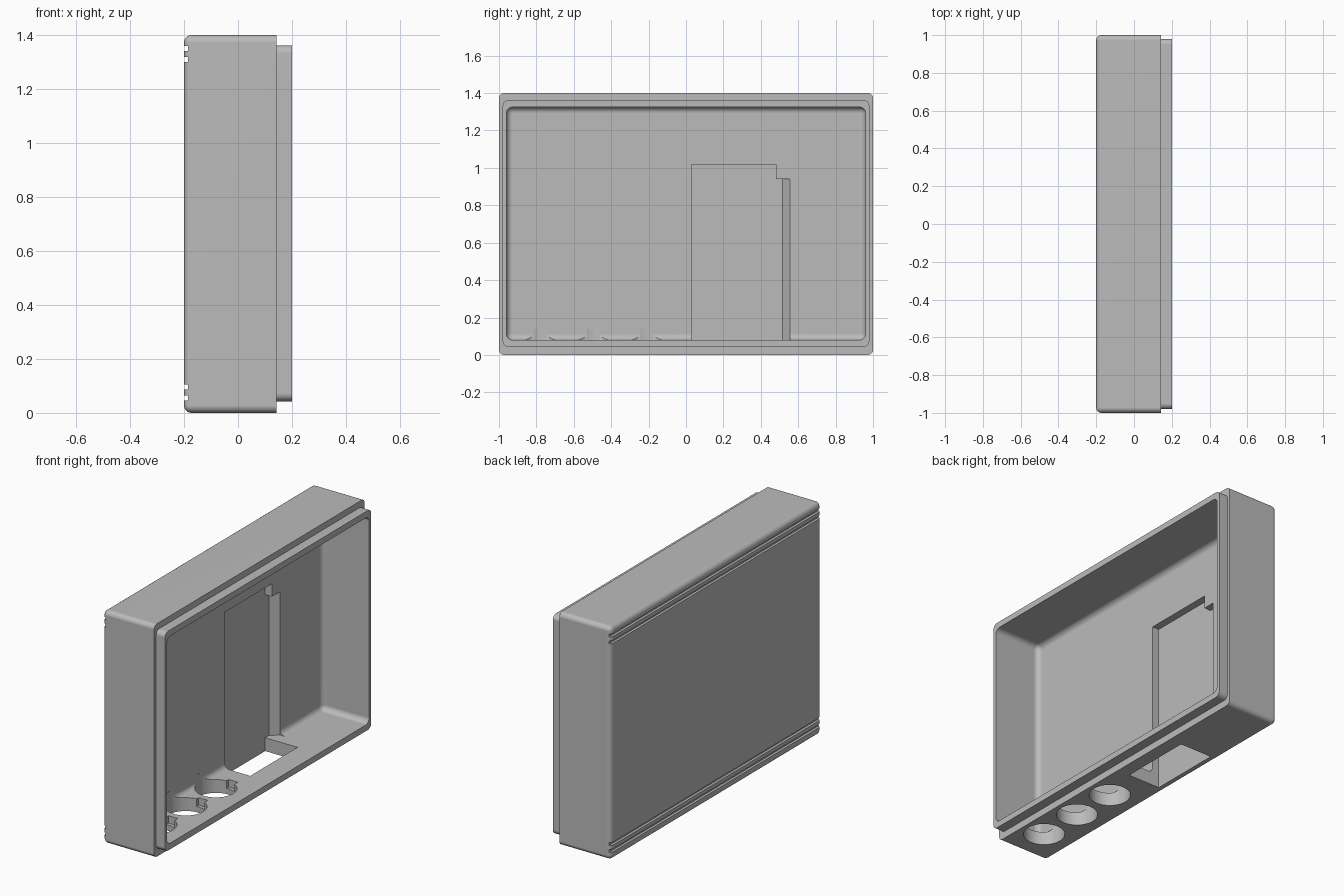
import bpy, bmesh, math
from mathutils import Vector

if "Cube" in bpy.data.objects:
    bpy.data.objects.remove(bpy.data.objects["Cube"])

grey = bpy.data.materials.new("plain_grey")
grey.use_nodes = True
grey.diffuse_color = (0.5, 0.5, 0.5, 1)
grey.node_tree.nodes["Principled BSDF"].inputs["Base Color"].default_value = (0.5, 0.5, 0.5, 1)


def make(name, bm):
    bmesh.ops.recalc_face_normals(bm, faces=bm.faces)
    mesh = bpy.data.meshes.new(name)
    bm.to_mesh(mesh)
    bm.free()
    mesh.materials.append(grey)
    obj = bpy.data.objects.new(name, mesh)
    bpy.context.collection.objects.link(obj)
    return obj


def box(name, lo, hi, radius=0):
    """Box with every edge rounded except those around its +x face."""
    lo, hi = Vector(lo), Vector(hi)
    bm = bmesh.new()
    bmesh.ops.create_cube(bm, size=1)
    for v in bm.verts:
        v.co = (lo + hi) / 2 + v.co * (hi - lo)
    if radius:
        edges = [e for e in bm.edges if any(v.co.x < hi.x - 1e-4 for v in e.verts)]
        bmesh.ops.bevel(bm, geom=edges, offset=radius, segments=6, profile=0.5,
                        affect='EDGES', clamp_overlap=True)
    return make(name, bm)


def prism(name, outline, z0, z1):
    """Extrude an xy outline between two heights."""
    bm = bmesh.new()
    face = bm.faces.new([bm.verts.new((x, y, z0)) for x, y in outline])
    new = bmesh.ops.extrude_face_region(bm, geom=[face])["geom"]
    bmesh.ops.translate(bm, vec=(0, 0, z1 - z0),
                        verts=[g for g in new if isinstance(g, bmesh.types.BMVert)])
    return make(name, bm)


def circle(y, r, n=64):
    return [(r * math.cos(2 * math.pi * i / n), y + r * math.sin(2 * math.pi * i / n))
            for i in range(n)]


def combine(target, tool, operation):
    mod = target.modifiers.new("combine", 'BOOLEAN')
    mod.operation, mod.solver, mod.object = operation, 'EXACT', tool
    bpy.context.view_layer.objects.active = target
    bpy.ops.object.modifier_apply(modifier=mod.name)
    bpy.data.objects.remove(tool)


# Outer shell and the stepped rim on its open side
case = box("enclosure_shell", (-0.2, -1, 0), (0.142, 1, 1.4), 0.028)
combine(case, box("rim", (-0.05, -0.98, 0.043), (0.2, 0.98, 1.362), 0.03), 'UNION')

cutters = [
    # Main cavity
    box("cavity", (-0.11, -0.96, 0.08), (0.3, 0.96, 1.325), 0.033),
    # Recess in the back wall with one sloped side
    prism("recess", [(-0.155, 0.03), (-0.155, 0.515), (-0.11, 0.555),
                     (-0.06, 0.555), (-0.06, 0.03)], 0.08, 0.94),
    box("recess_top", (-0.155, 0.03, 0.5), (-0.06, 0.48, 1.018)),
    # Rectangular opening in the floor
    box("floor_opening", (-0.155, 0.03, -0.1), (0.06, 0.48, 0.2)),
]
# Three round openings, each with a blind key notch
for y in (-0.78, -0.495, -0.21):
    cutters.append(prism("round_opening", circle(y, 0.115), -0.1, 0.14))
    cutters.append(box("key_notch", (-0.01, y, 0.035), (0.052, y + 0.135, 0.14)))
# Paired grooves across the back
for z in (0.055, 0.096, 1.309, 1.35):
    cutters.append(box("groove", (-0.3, -1.1, z - 0.009), (-0.185, 1.1, z + 0.009)))
for cutter in cutters:
    combine(case, cutter, 'DIFFERENCE')

# Smooth fillets, flat walls
bpy.ops.object.select_all(action='DESELECT')
case.select_set(True)
bpy.context.view_layer.objects.active = case
bpy.ops.object.shade_smooth_by_angle(angle=math.radians(30))
weighted = case.modifiers.new("weighted_normals", 'WEIGHTED_NORMAL')
weighted.keep_sharp = True
